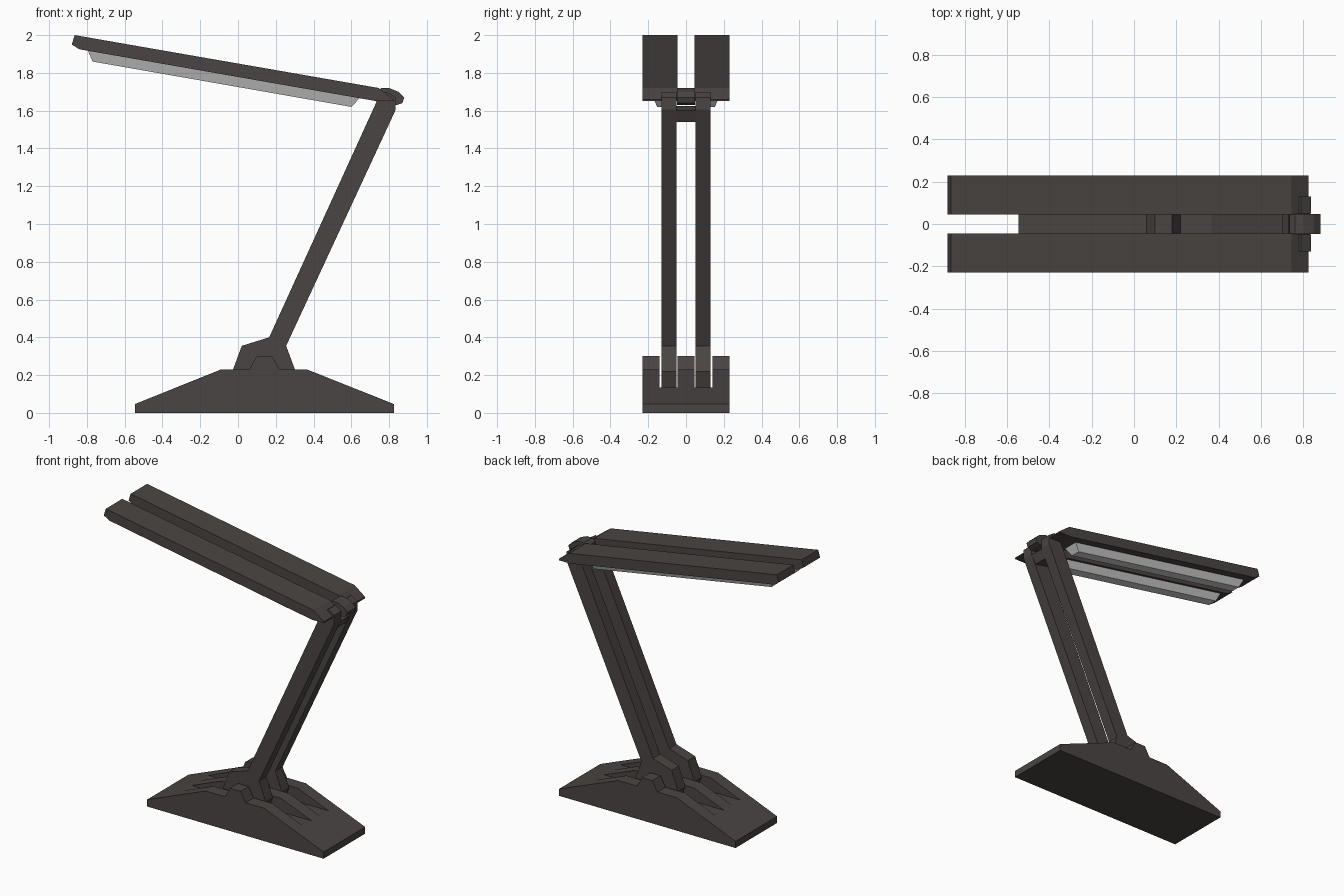
import bpy, bmesh

if "Cube" in bpy.data.objects:
    bpy.data.objects.remove(bpy.data.objects["Cube"])


def material(name, color):
    m = bpy.data.materials.new(name)
    m.diffuse_color = (*color, 1)
    m.use_nodes = True
    m.node_tree.nodes["Principled BSDF"].inputs["Base Color"].default_value = m.diffuse_color
    return m


DARK = material("dark_grey", (0.068, 0.059, 0.056))
LIGHT = material("light_grey", (0.62, 0.62, 0.62))


def prism(name, profile, y0, y1, mat):
    """Extrude an (x, z[, inset]) profile along y; inset narrows that point."""
    bm = bmesh.new()
    rings = []
    for y, sign in ((y0, 1), (y1, -1)):
        rings.append([bm.verts.new((p[0], y + sign * (p[2] if len(p) > 2 else 0), p[1]))
                      for p in profile])
    a, b = rings
    bm.faces.new(a)
    bm.faces.new(b)
    n = len(profile)
    for i in range(n):
        j = (i + 1) % n
        bm.faces.new((a[i], a[j], b[j], b[i]))
    bmesh.ops.recalc_face_normals(bm, faces=bm.faces)
    mesh = bpy.data.meshes.new(name)
    bm.to_mesh(mesh)
    bm.free()
    mesh.materials.append(mat)
    ob = bpy.data.objects.new(name, mesh)
    bpy.context.collection.objects.link(ob)
    return ob


# Base: wedge block with a raised boss, cut by two long slots
base = prism("base", [(-0.545, 0), (0.825, 0), (0.825, 0.047), (0.365, 0.23),
                      (0.22, 0.23), (0.18, 0.30), (0.10, 0.30), (0.06, 0.23),
                      (-0.09, 0.23), (-0.545, 0.047)], -0.23, 0.23, DARK)

# Arm outline: faceted hub at the bottom, long leaning bar, pointed tip
ARM = [(0.01, 0.13), (0.27, 0.13), (0.305, 0.22), (0.255, 0.355),
       (0.835, 1.605), (0.835, 1.67), (0.79, 1.70), (0.75, 1.675),
       (0.735, 1.65), (0.165, 0.40), (0.02, 0.355), (-0.03, 0.22)]

# Lamp panel outline: thin tilted slab with a chamfered end
PANEL = [(-0.865, 2.0), (-0.88, 1.95), (-0.84, 1.925), (0.735, 1.65),
         (0.825, 1.65), (0.825, 1.66), (0.745, 1.72)]

# Diffuser outline: tapers downwards from the panel
DIFFUSER = [(-0.795, 1.919), (-0.77, 1.86, 0.02), (0.60, 1.62, 0.02), (0.645, 1.667)]

for side, label in ((1, "back"), (-1, "front")):
    slot = prism(f"slot_cutter_{label}",
                 [(-0.7, 0.135), (1.0, 0.135), (1.0, 0.5), (-0.7, 0.5)],
                 side * 0.0925 - 0.0475, side * 0.0925 + 0.0475, DARK)
    slot.hide_render = True
    slot.hide_viewport = True
    cut = base.modifiers.new(f"slot_{label}", 'BOOLEAN')
    cut.operation = 'DIFFERENCE'
    cut.solver = 'EXACT'
    cut.object = slot

    prism(f"arm_{label}", ARM, side * 0.09 - 0.04, side * 0.09 + 0.04, DARK)
    prism(f"lamp_panel_{label}", PANEL, side * 0.1375 - 0.0915, side * 0.1375 + 0.0915, DARK)
    prism(f"diffuser_{label}", DIFFUSER, side * 0.118 - 0.055, side * 0.118 + 0.055, LIGHT)

# Apply the slot cuts and remove the cutters
bpy.context.view_layer.update()
evaluated = base.evaluated_get(bpy.context.evaluated_depsgraph_get())
cut_mesh = bpy.data.meshes.new_from_object(evaluated)
base.modifiers.clear()
base.data = cut_mesh
for ob in [o for o in bpy.data.objects if o.name.startswith("slot_cutter")]:
    bpy.data.objects.remove(ob)

# Crossbar between the arms
prism("arm_crossbar", [(0.70, 1.56), (0.80, 1.54), (0.832, 1.60), (0.74, 1.625)],
      -0.05, 0.05, DARK)

# Hinge knuckle between the two lamp panels
prism("hinge_knuckle", [(0.73, 1.65), (0.735, 1.70), (0.76, 1.72), (0.80, 1.72),
                        (0.85, 1.70), (0.88, 1.67), (0.87, 1.64), (0.84, 1.63),
                        (0.79, 1.635)], -0.047, 0.047, DARK)
